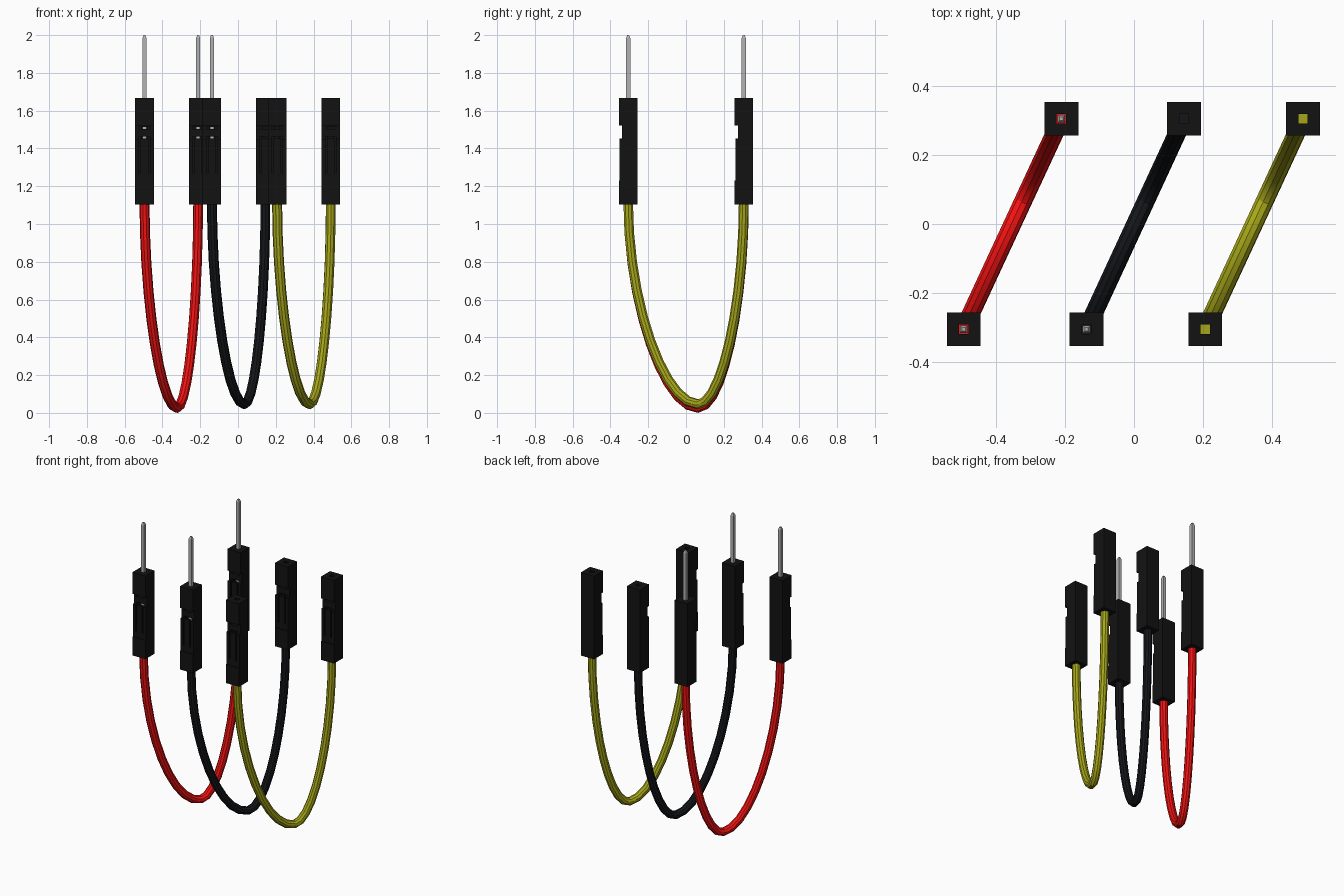
import bpy, bmesh
from mathutils import Vector

if "Cube" in bpy.data.objects:
    bpy.data.objects.remove(bpy.data.objects["Cube"])

W = 0.049                 # housing half width
Z0, Z1, TIP = 1.103, 1.667, 2.0
Y = 0.306                 # front and back rows


def material(name, rgb):
    m = bpy.data.materials.new(name)
    m.diffuse_color = (*rgb, 1)
    m.use_nodes = True
    m.node_tree.nodes["Principled BSDF"].inputs["Base Color"].default_value = m.diffuse_color
    return m


black = material("black_plastic", (0.006, 0.006, 0.006))
metal = material("metal", (0.45, 0.45, 0.45))
wire_mats = {
    "red": material("red_wire", (0.9, 0.006, 0.006)),
    "black": material("black_wire", (0.007, 0.008, 0.01)),
    "yellow": material("yellow_wire", (0.38, 0.38, 0.01)),
}


def add(name, mesh, mat=None, loc=(0, 0, 0)):
    ob = bpy.data.objects.new(name, mesh)
    ob.location = loc
    if mat and not mesh.materials:
        mesh.materials.append(mat)
    bpy.context.collection.objects.link(ob)
    return ob


def box_into(bm, x0, x1, y0, y1, z0, z1):
    verts = bmesh.ops.create_cube(bm, size=1)["verts"]
    for v in verts:
        v.co = Vector((x1 if v.co.x > 0 else x0,
                       y1 if v.co.y > 0 else y0,
                       z1 if v.co.z > 0 else z0))
    return verts


def box_mesh(name, *boxes):
    bm = bmesh.new()
    for b in boxes:
        box_into(bm, *b)
    me = bpy.data.meshes.new(name)
    bm.to_mesh(me)
    bm.free()
    return me


def evaluated_mesh(ob):
    bpy.context.view_layer.update()
    dg = bpy.context.evaluated_depsgraph_get()
    return bpy.data.meshes.new_from_object(ob.evaluated_get(dg))


# Housing template: box with front recess, latch slot, window and through hole
blank = add("housing_blank", box_mesh("blank", (-W, W, -W, W, Z0, Z1)))
cuts = [
    (-0.1, 0.1, -0.1, -W + 0.004, 1.23, 1.52),
    (-0.1, 0.1, -0.1, -W + 0.017, 1.45, 1.521),
    (-0.029, 0.029, -0.1, 0.0, 1.27, 1.514),
    (-0.0135, 0.0135, -0.0135, 0.0135, 1.0, 1.8),
]
cutters = []
for c in cuts:
    cutter = add("cutter", box_mesh("cutter", c))
    cutter.hide_render = True
    cutters.append(cutter)
    mod = blank.modifiers.new("cut", "BOOLEAN")
    mod.operation, mod.solver, mod.object = "DIFFERENCE", "EXACT", cutter
housing_mesh = evaluated_mesh(blank)
for ob in [blank] + cutters:
    bpy.data.objects.remove(ob)

# Latch tab and cross bar inside the window
latch_mesh = box_mesh("latch",
                      (-0.02, 0.02, -0.045, -0.029, 1.265, 1.452),
                      (-0.03, 0.03, -0.032, -0.016, 1.464, 1.502))

# Square pin with a tapered tip
bm = bmesh.new()
verts = box_into(bm, -0.011, 0.011, -0.011, 0.011, 1.13, TIP - 0.016)
top = max(bm.faces, key=lambda f: f.calc_center_median().z)
tip = bmesh.ops.extrude_discrete_faces(bm, faces=[top])["faces"][0]
bm.free()
bm = bmesh.new()
rings = []
for z, r in ((1.13, 0.011), (TIP - 0.016, 0.011), (TIP, 0.005)):
    rings.append([bm.verts.new((sx * r, sy * r, z))
                  for sx, sy in ((-1, -1), (1, -1), (1, 1), (-1, 1))])
for a, b in zip(rings, rings[1:]):
    for i in range(4):
        j = (i + 1) % 4
        bm.faces.new((a[i], a[j], b[j], b[i]))
bm.faces.new(rings[0][::-1])
bm.faces.new(rings[-1])
pin_mesh = bpy.data.meshes.new("pin")
bm.to_mesh(pin_mesh)
bm.free()


def make_wire(name, xa, xb, zlow, mat):
    """Drooping cable from the front housing to the back one."""
    a, b = Vector((xa, -Y, Z0 + 0.01)), Vector((xb, Y, Z0 + 0.01))
    low = a.lerp(b, 0.605)
    low.z = zlow
    drop = Vector((0, 0, -0.5 * (a.z - zlow)))
    flat = Vector((b.x - a.x, b.y - a.y, 0))
    cu = bpy.data.curves.new(name, "CURVE")
    cu.dimensions = "3D"
    cu.bevel_depth, cu.bevel_resolution = 0.0265, 3
    cu.resolution_u, cu.use_fill_caps = 10, True
    sp = cu.splines.new("BEZIER")
    sp.bezier_points.add(2)
    data = ((a, a - drop, a + drop),
            (low, low - flat * 0.605 * 0.48, low + flat * 0.395 * 0.52),
            (b, b + drop, b - drop))
    for p, (co, left, right) in zip(sp.bezier_points, data):
        p.handle_left_type = p.handle_right_type = "FREE"
        p.co, p.handle_left, p.handle_right = co, left, right
    tmp = add(name + "_curve", cu)
    me = evaluated_mesh(tmp)
    bpy.data.objects.remove(tmp)
    me.materials.clear()
    ob = add(name, me, mat)
    bpy.context.view_layer.objects.active = ob
    ob.select_set(True)
    bpy.ops.object.shade_smooth_by_angle()
    ob.select_set(False)


# Cables: colour, front x, back x, lowest centre z, pin at front, pin at back
for colour, xa, xb, zlow, pin_a, pin_b in (
        ("red", -0.495, -0.211, 0.0265, True, True),
        ("black", -0.138, 0.145, 0.046, True, False),
        ("yellow", 0.207, 0.491, 0.046, False, False)):
    make_wire(colour + "_wire", xa, xb, zlow, wire_mats[colour])
    for end, x, y, has_pin in (("front", xa, -Y, pin_a), ("back", xb, Y, pin_b)):
        tag = f"{colour}_{end}_"
        add(tag + "housing", housing_mesh, black, (x, y, 0))
        add(tag + "latch", latch_mesh, black, (x, y, 0))
        if has_pin:
            add(tag + "pin", pin_mesh, metal, (x, y, 0))
